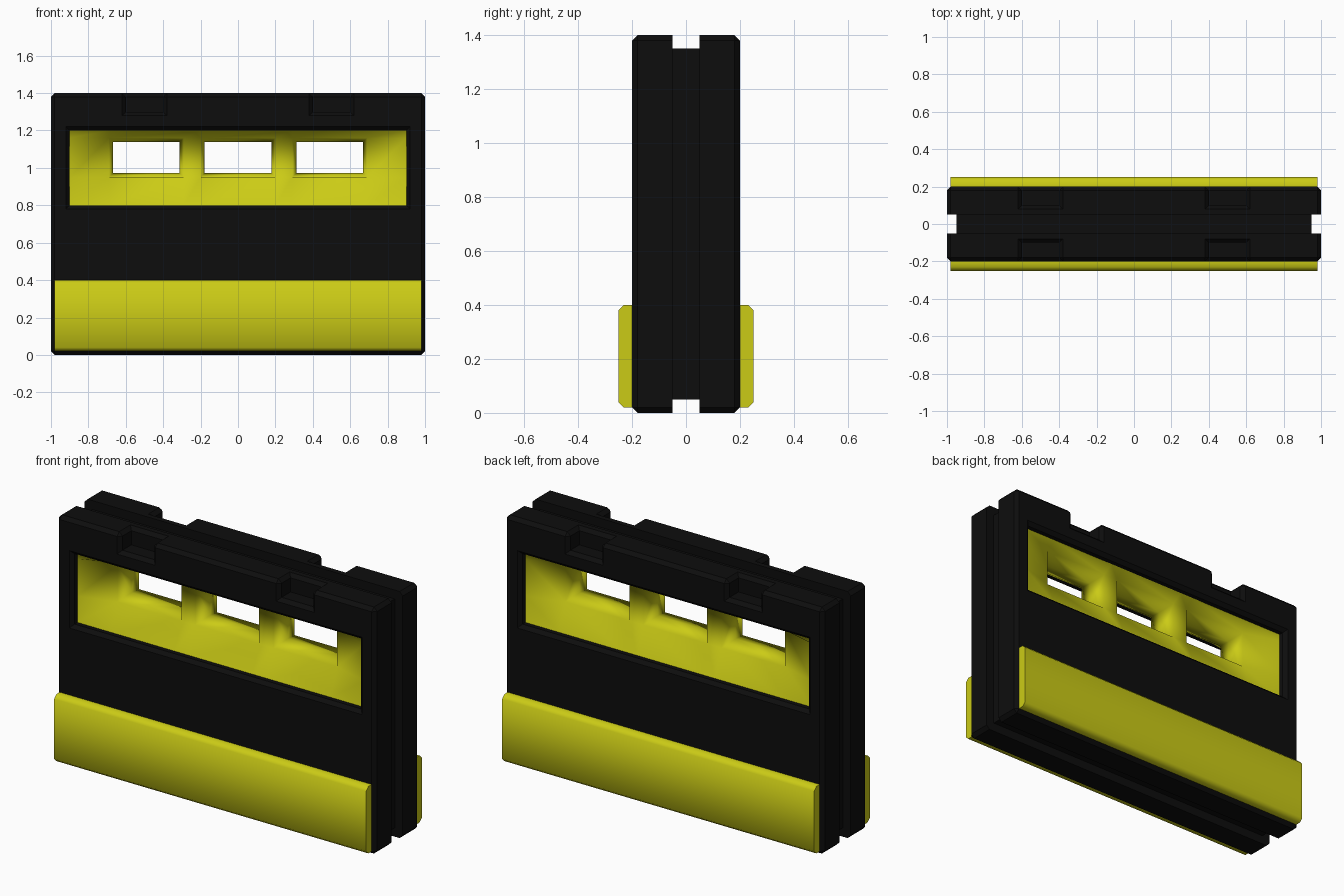
import bpy
import bmesh
from math import radians

cube = bpy.data.objects.get("Cube")
if cube:
    bpy.data.objects.remove(cube, do_unlink=True)


def make_material(name, color):
    mat = bpy.data.materials.new(name)
    mat.use_nodes = True
    mat.diffuse_color = color
    bsdf = mat.node_tree.nodes["Principled BSDF"]
    bsdf.inputs["Base Color"].default_value = color
    bsdf.inputs["Roughness"].default_value = 0.7
    return mat


black = make_material("matte black", (0.004, 0.004, 0.004, 1))
yellow = make_material("warning yellow", (0.6, 0.6, 0.008, 1))


def finish(bm, name, mat, angle):
    bmesh.ops.remove_doubles(bm, verts=bm.verts, dist=0.0005)
    bmesh.ops.recalc_face_normals(bm, faces=bm.faces)
    mesh = bpy.data.meshes.new(name)
    bm.to_mesh(mesh)
    bm.free()
    obj = bpy.data.objects.new(name, mesh)
    bpy.context.collection.objects.link(obj)
    mesh.materials.append(mat)
    bpy.ops.object.select_all(action="DESELECT")
    obj.select_set(True)
    bpy.context.view_layer.objects.active = obj
    bpy.ops.object.shade_smooth_by_angle(angle=radians(angle))
    return obj


def add_face(bm, points):
    return bm.faces.new([bm.verts.new(p) for p in points])


# Wall body: block grid with a rim groove, top notches and a window opening
xs = [-1, -0.95, -0.9, -0.6, -0.4, 0.4, 0.6, 0.9, 0.95, 1]
ys = [-0.2, -0.1, -0.05, 0.05, 0.1, 0.2]
zs = [0, 0.05, 0.8, 1.2, 1.3, 1.35, 1.4]
grid = (xs, ys, zs)


def solid(cell):
    if any(not 0 <= c < len(g) - 1 for c, g in zip(cell, grid)):
        return False
    x, y, z = [(g[c] + g[c + 1]) / 2 for c, g in zip(cell, grid)]
    opening = abs(x) < 0.9 and 0.8 < z < 1.2
    groove = abs(y) < 0.05 and (abs(x) > 0.95 or not 0.05 < z < 1.35)
    notch = 0.4 < abs(x) < 0.6 and abs(y) > 0.1 and z > 1.3
    return not (opening or groove or notch)


bm = bmesh.new()
for i in range(len(xs) - 1):
    for j in range(len(ys) - 1):
        for k in range(len(zs) - 1):
            cell = (i, j, k)
            if not solid(cell):
                continue
            for axis in range(3):
                for side in (0, 1):
                    near = list(cell)
                    near[axis] += 2 * side - 1
                    if solid(near):
                        continue
                    corners = []
                    for a, b in ((0, 0), (1, 0), (1, 1), (0, 1)):
                        idx = list(cell)
                        idx[axis] += side
                        idx[(axis + 1) % 3] += a
                        idx[(axis + 2) % 3] += b
                        corners.append([g[n] for g, n in zip(grid, idx)])
                    add_face(bm, corners)
bmesh.ops.remove_doubles(bm, verts=bm.verts, dist=0.0005)
bmesh.ops.recalc_face_normals(bm, faces=bm.faces)

# Chamfer the outer corners, leaving the groove edges crisp
outer = [e for e in bm.edges
         if len(e.link_faces) == 2 and e.calc_face_angle_signed() > 0.5
         and any(abs(v.co.y) > 0.06 for v in e.verts)]
bmesh.ops.bevel(bm, geom=outer, offset=0.02, segments=1, affect="EDGES",
                clamp_overlap=True)
finish(bm, "wall_body", black, 30)

# Window insert: sloped surround with three tapered wells, on both sides
wx = [-0.9, -0.69, -0.29, -0.2, 0.2, 0.29, 0.69, 0.9]
wz = [0.8, 0.95, 1.16, 1.2]
rim_y, panel_y, inset = 0.155, 0.095, 0.022
bm = bmesh.new()
for s in (-1, 1):
    for i in range(7):
        for k in range(3):
            cell = [(i, k), (i + 1, k), (i + 1, k + 1), (i, k + 1)]
            ring = [(wx[a], s * (rim_y if a in (0, 7) or b in (0, 3) else panel_y), wz[b])
                    for a, b in cell]
            if not (k == 1 and i % 2 == 1):
                add_face(bm, ring)
                continue
            cx, cz = (wx[i] + wx[i + 1]) / 2, (wz[1] + wz[2]) / 2
            hole = [(x + (inset if x < cx else -inset), 0,
                     z + (inset if z < cz else -inset)) for x, _, z in ring]
            for n in range(4):
                m = (n + 1) % 4
                add_face(bm, [ring[n], ring[m], hole[m], hole[n]])
finish(bm, "window_insert", yellow, 180)

# Bumper boards along the bottom of each face
profile = [(0.2, 0.02), (0.23, 0.02), (0.25, 0.04), (0.25, 0.38), (0.23, 0.4), (0.2, 0.4)]
for s, name in ((-1, "front_bumper"), (1, "back_bumper")):
    bm = bmesh.new()
    end = add_face(bm, [(-0.98, s * y, z) for y, z in profile])
    new = bmesh.ops.extrude_face_region(bm, geom=[end])["geom"]
    for v in new:
        if isinstance(v, bmesh.types.BMVert):
            v.co.x = 0.98
    finish(bm, name, yellow, 60)
